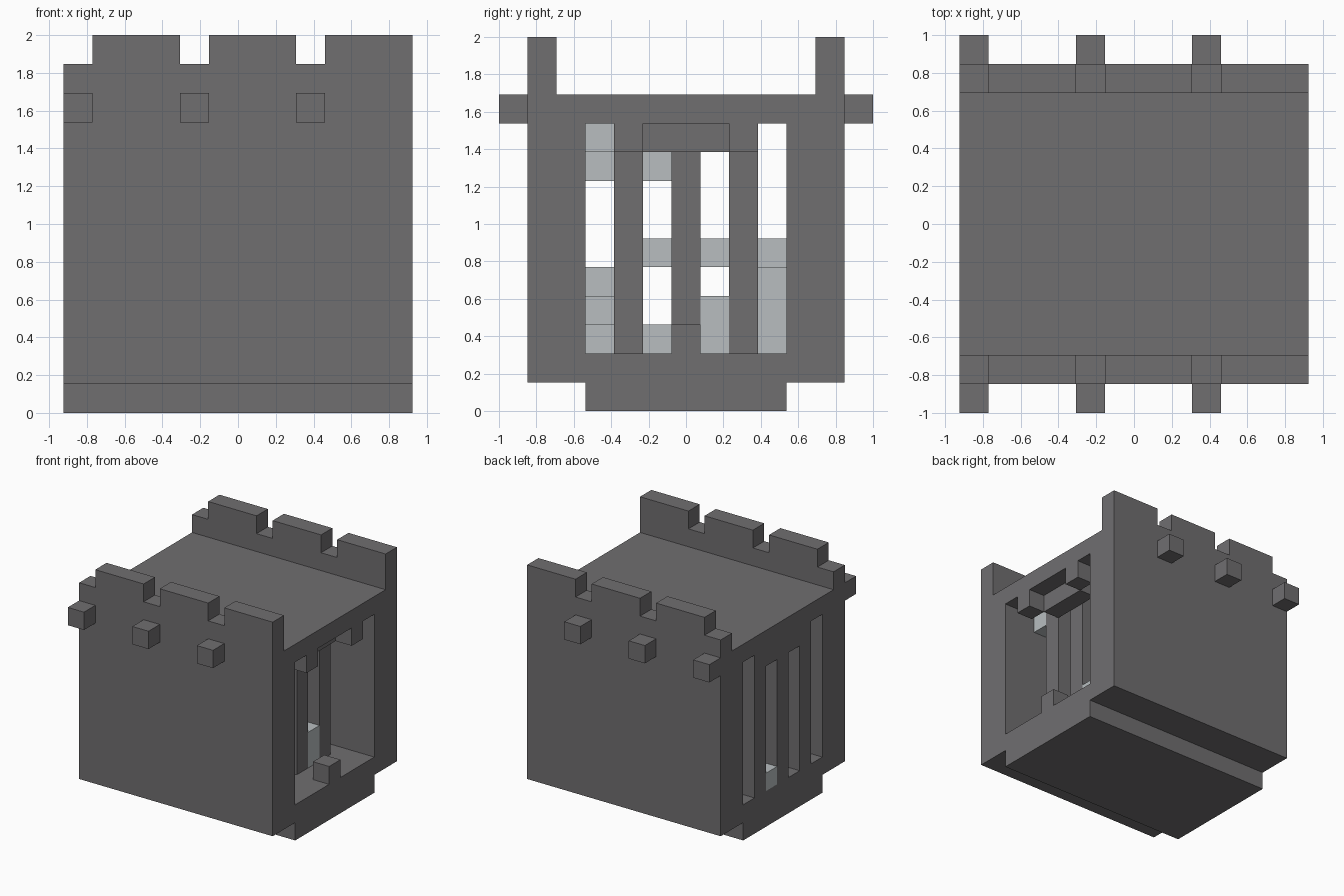
import bpy
import bmesh
from itertools import product
from mathutils import Vector

cube = bpy.data.objects.get("Cube")
if cube:
    bpy.data.objects.remove(cube, do_unlink=True)

UNIT = 2 / 13                      # edge of one building block
ORIGIN = Vector((-6, -6.5, 0))     # grid corner, in blocks


def material(name, color):
    mat = bpy.data.materials.new(name)
    mat.use_nodes = True
    mat.diffuse_color = color
    mat.node_tree.nodes["Principled BSDF"].inputs["Base Color"].default_value = color
    return mat


stone = material("dark stone", (0.162, 0.157, 0.163, 1))
rubble_grey = material("light grey rubble", (0.48, 0.515, 0.527, 1))


def cells(x, y, z):
    """All grid blocks inside the given (start, end) ranges."""
    return set(product(range(*x), range(*y), range(*z)))


def build(name, blocks, mat):
    """Skin a set of blocks with outer faces only, then merge flat areas."""
    bm = bmesh.new()
    verts = {}

    def vert(p):
        key = tuple(p)
        if key not in verts:
            verts[key] = bm.verts.new((Vector(key) + ORIGIN) * UNIT)
        return verts[key]

    for cell in sorted(blocks):
        for axis, side in product(range(3), (0, 1)):
            near = list(cell)
            near[axis] += 2 * side - 1
            if tuple(near) in blocks:
                continue
            u, v = (axis + 1) % 3, (axis + 2) % 3
            loop = []
            for du, dv in ((0, 0), (1, 0), (1, 1), (0, 1)):
                p = list(cell)
                p[axis] += side
                p[u] += du
                p[v] += dv
                loop.append(vert(p))
            bm.faces.new(loop if side else loop[::-1])
    bmesh.ops.dissolve_limit(bm, angle_limit=0.02, verts=bm.verts[:], edges=bm.edges[:])
    mesh = bpy.data.meshes.new(name)
    bm.to_mesh(mesh)
    bm.free()
    mesh.materials.append(mat)
    obj = bpy.data.objects.new(name, mesh)
    bpy.context.collection.objects.link(obj)
    return obj


FULL = (0, 12)
BARS = (4, 6, 8)

# Body: plinth, hollow block and roof
tower = cells(FULL, (3, 10), (0, 1)) | cells(FULL, (1, 12), (1, 11))
tower -= cells(FULL, (3, 10), (2, 10))

# Parapets with merlons, and the corbels below them
for wall, corbel in ((1, 0), (11, 12)):
    tower |= cells(FULL, (wall, wall + 1), (11, 12))
    for x in (0, 4, 8):
        tower |= cells((x + 1, x + 4), (wall, wall + 1), (12, 13))
        tower |= cells((x, x + 1), (corbel, corbel + 1), (10, 11))

# Intact window bars with a lintel on one side
for y in BARS:
    tower |= cells((0, 1), (y, y + 1), (2, 10))
tower |= cells((0, 1), (5, 8), (9, 10))

# Broken bar stubs and set-back lintel on the open side
for y in (4, 8):
    tower |= cells((11, 12), (y, y + 1), (9, 10))
tower |= cells((10, 11), (5, 8), (9, 10))
tower |= cells((11, 12), (6, 7), (2, 3))
build("tower", tower, stone)

# Inner grille
grille = set()
for y in BARS:
    grille |= cells((9, 10), (y, y + 1), (2, 10))
build("inner_grille", grille, stone)

# Loose pale blocks: (x, y, bottom, top)
rubble = set()
for x, y, low, high in ((9, 7, 2, 4), (0, 7, 2, 3), (9, 3, 9, 10), (8, 3, 8, 9),
                        (7, 3, 2, 3), (6, 3, 3, 4), (5, 3, 4, 5), (5, 5, 2, 3),
                        (4, 5, 5, 6), (4, 7, 5, 6), (4, 5, 8, 9), (6, 9, 2, 5),
                        (4, 9, 5, 6)):
    rubble |= cells((x, x + 1), (y, y + 1), (low, high))
build("rubble", rubble, rubble_grey)
